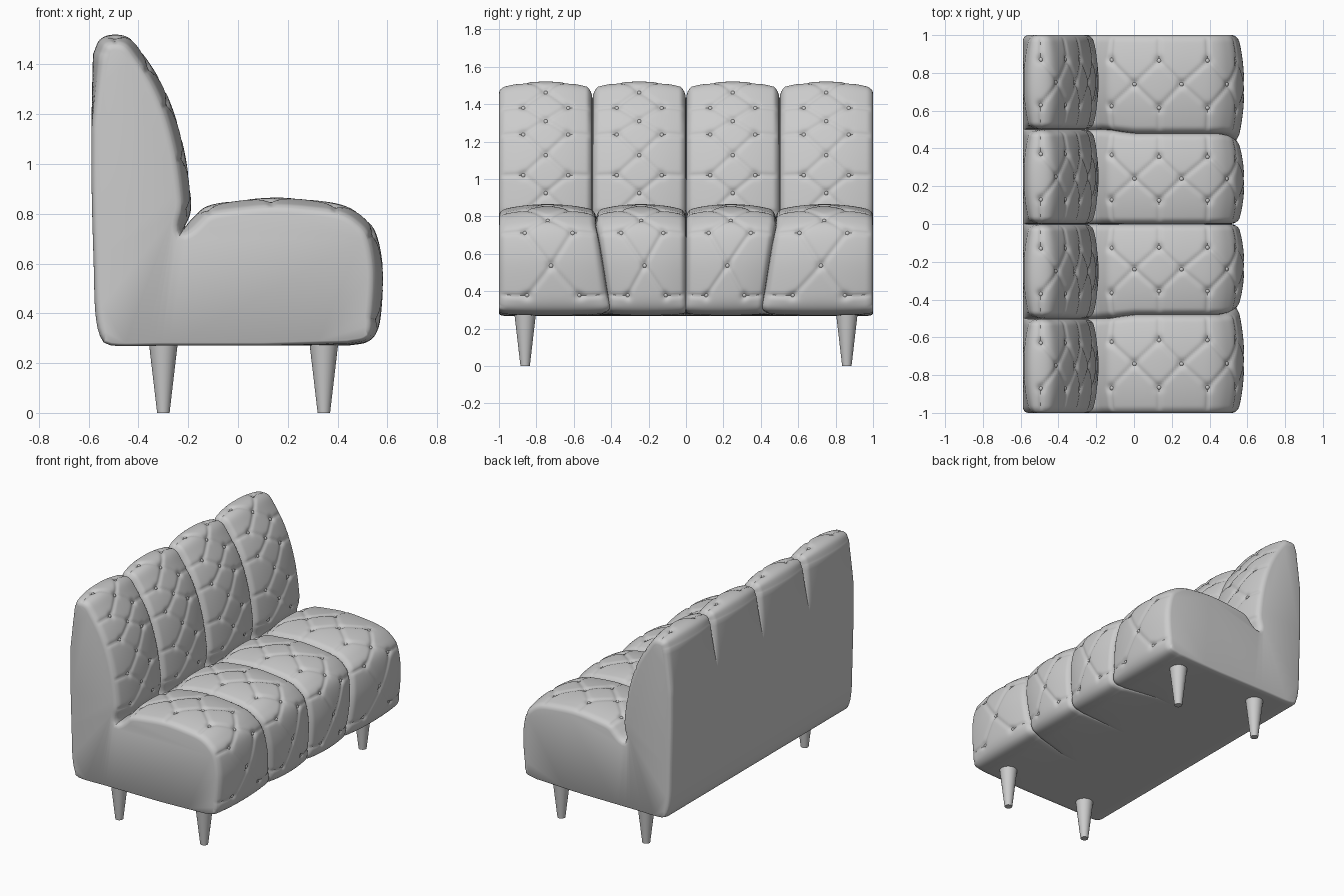
import bpy, bmesh, math
from mathutils import Vector, Matrix

if "Cube" in bpy.data.objects:
    bpy.data.objects.remove(bpy.data.objects["Cube"])


def clamp(v):
    return max(0.0, min(1.0, v))


def spline(pts, step):
    """Catmull-Rom through pts, resampled evenly (last point left out)."""
    p = [Vector(q) for q in pts]
    p = [2 * p[0] - p[1]] + p + [2 * p[-1] - p[-2]]
    dense = []
    for i in range(1, len(p) - 2):
        a, b, c, d = p[i - 1:i + 3]
        for k in range(40):
            t = k / 40
            dense.append(0.5 * (2 * b + (c - a) * t + (2 * a - 5 * b + 4 * c - d) * t * t
                                + (3 * b - a - 3 * c + d) * t ** 3))
    dense.append(p[-2])
    lens = [0.0]
    for a, b in zip(dense, dense[1:]):
        lens.append(lens[-1] + (b - a).length)
    n = round(lens[-1] / step)
    out, j = [], 0
    for k in range(n):
        s = lens[-1] * k / n
        while lens[j + 1] < s:
            j += 1
        out.append(dense[j].lerp(dense[j + 1], (s - lens[j]) / (lens[j + 1] - lens[j])))
    return out


# side profile (x, z): seat, backrest, then plain back and underside
seat = [(.44, .27), (.52, .285), (.56, .33), (.577, .42), (.582, .58), (.555, .72), (.5, .79), (.42, .835),
        (.3, .855), (.15, .865), (0, .853), (-.12, .832), (-.175, .79), (-.215, .745)]
rest = [(-.215, .745), (-.19, .81), (-.193, .9), (-.215, 1.05), (-.255, 1.2), (-.31, 1.33),
        (-.38, 1.44), (-.435, 1.505), (-.5, 1.52), (-.555, 1.5), (-.583, 1.44)]
back = [(-.583, 1.44), (-.588, 1.2), (-.588, .9), (-.58, .6), (-.573, .4), (-.55, .3), (-.5, .27),
        (-.3, .27), (0, .27), (.3, .27), (.44, .27)]
A, B, C = spline(seat, .011), spline(rest, .011), spline(back, .03)
prof = A + B + C
N, soft = len(prof), len(A) + len(B)
arc = [0.0]
for a, b in zip(prof, prof[1:]):
    arc.append(arc[-1] + (b - a).length)


# outward normals, smoothed along the profile
def normal(i):
    w = 5 if i < soft - 6 else 2
    t = prof[(i + w) % N] - prof[i - w]
    return Vector((t.y, -t.x)).normalized()


raw = [normal(i) for i in range(N)]
nrm = [sum((raw[(i + k) % N] for k in range(-3, 4)), Vector((0, 0))).normalized() for i in range(N)]

# tufting rows: profile point, and whether the row holds two buttons or one
rows = [(.58, .37, 2), (.58, .54, 1), (.56, .72, 2), (.5, .79, 1), (.39, .84, 2), (.25, .86, 1),
        (.13, .865, 2), (0, .853, 1), (-.13, .83, 2), (-.19, .82, 2), (-.2, .92, 1), (-.21, 1.02, 2),
        (-.235, 1.13, 1), (-.27, 1.24, 2), (-.305, 1.315, 1), (-.345, 1.39, 2), (-.405, 1.47, 1), (-.49, 1.52, 2)]
PAIR = .12
buttons, creases, prev = [], [], None
for x, z, count in rows:
    i = min(range(soft), key=lambda k: (prof[k] - Vector((x, z))).length)
    ys = [-PAIR, PAIR] if count == 2 else [0.0]
    buttons += [(i, y) for y in ys]
    if count == 2:
        creases += [((arc[i], y), (arc[i], y * 1.85)) for y in ys]
    if prev and prev[1] != ys:
        creases += [((prev[0], p), (arc[i], q)) for p in prev[1] for q in ys]
    prev = (arc[i], ys)


def tuft(s, y):
    """Depth of buttons and fold lines at arc length s, local y."""
    depth, near = 0.0, 1.0
    for (s0, y0), (s1, y1) in creases:
        if s < min(s0, s1) - .05 or s > max(s0, s1) + .05:
            continue
        ds, dy = s1 - s0, y1 - y0
        t = clamp(((s - s0) * ds + (y - y0) * dy) / (ds * ds + dy * dy))
        near = min(near, math.hypot(s - s0 - t * ds, y - y0 - t * dy))
    depth = .007 * math.exp(-(near / .011) ** 2)
    for i, yb in buttons:
        r2 = (s - arc[i]) ** 2 + (y - yb) ** 2
        if r2 < .01:
            depth += .012 * math.exp(-r2 / .022 ** 2)
    return depth


# cushion weight: full on the padded side, fading on the back and underside
def weight(i):
    x, z = prof[i]
    if i < soft:
        return .3 + .7 * clamp((z - .27) / .1)
    if x < -.53:
        return clamp((z - 1.15) / .3)
    return .3 * clamp((x - .1) / .34)


def bounds(i):
    x, z = prof[i]
    shift = 0.0
    if i < len(A) or i >= soft:
        shift = .02 * clamp((x + .2) / .2) + .07 * clamp((.8 - z) / .5) * clamp((x - .2) / .3)
    j = .5 - shift
    return [-1, -j, 0, j, 1]


M = 50
ts = [-1, -.985, -.965] + [-1 + 2 * k / M for k in range(1, M)] + [.965, .985, 1]
ts = sorted(set(ts))
tuft_map = [[tuft(arc[i], t * .25) if i < soft + 3 else 0.0 for i in range(N)] for t in ts]
W = [weight(i) for i in range(N)]
BD = [bounds(i) for i in range(N)]


def surface(ch, t, i, dip):
    """Point on the sofa body for channel ch, local t, profile index i."""
    x, z = prof[i]
    d, r = (1 - abs(t)) * .25, .035
    rnd = r - math.sqrt(r * r - (r - d) ** 2) if d < r else 0.0
    outer = (ch == 0 and t < 0) or (ch == 3 and t > 0)
    if outer:
        g = rnd * (.35 if z < .3 else .8)
    else:
        g = rnd * W[i] * (1.2 + .8 * clamp((z - 1.3) / .15))
    off = g + W[i] * .034 * abs(t) ** 2.2 + dip
    p = prof[i] - nrm[i] * off
    y0, y1 = BD[i][ch], BD[i][ch + 1]
    return Vector((p.x, y0 + (y1 - y0) * (t + 1) / 2, p.y))


def finish(name, bm, angle):
    bmesh.ops.recalc_face_normals(bm, faces=bm.faces)
    me = bpy.data.meshes.new(name)
    bm.to_mesh(me)
    bm.free()
    ob = bpy.data.objects.new(name, me)
    bpy.context.collection.objects.link(ob)
    bpy.ops.object.select_all(action='DESELECT')
    ob.select_set(True)
    bpy.context.view_layer.objects.active = ob
    bpy.ops.object.shade_smooth_by_angle(angle=math.radians(angle))
    return ob


# upholstered body: four channels lofted along y, closed with flat ends
bm = bmesh.new()
rings = []
for ch in range(4):
    for k, t in enumerate(ts):
        if ch and k == 0:
            continue
        rings.append([bm.verts.new(surface(ch, t, i, tuft_map[k][i])) for i in range(N)])
for a, b in zip(rings, rings[1:]):
    for i in range(N):
        j = (i + 1) % N
        bm.faces.new((a[i], a[j], b[j], b[i]))
bm.faces.new(rings[0])
bm.faces.new(rings[-1])
finish("sofa_body", bm, 50)

# small domed buttons in the dimples
bm = bmesh.new()
for ch in range(4):
    for i, y in buttons:
        loc = surface(ch, y / .25, i, tuft(arc[i], y) - .002)
        rot = Vector((nrm[i].x, 0, nrm[i].y)).to_track_quat('Z', 'Y').to_matrix().to_4x4()
        m = Matrix.Translation(loc) @ rot @ Matrix.Diagonal((1, 1, .6, 1))
        bmesh.ops.create_uvsphere(bm, u_segments=10, v_segments=6, radius=.012, matrix=m)
finish("tufting_buttons", bm, 60)

# tapered round legs
for x, label in ((-.3, "back_leg"), (.345, "front_leg")):
    for y, side in ((-.86, "left"), (.86, "right")):
        bm = bmesh.new()
        bmesh.ops.create_cone(bm, cap_ends=True, segments=32, radius1=.025, radius2=.059, depth=.29,
                              matrix=Matrix.Translation((x, y, .145)))
        finish(label + "_" + side, bm, 30)
